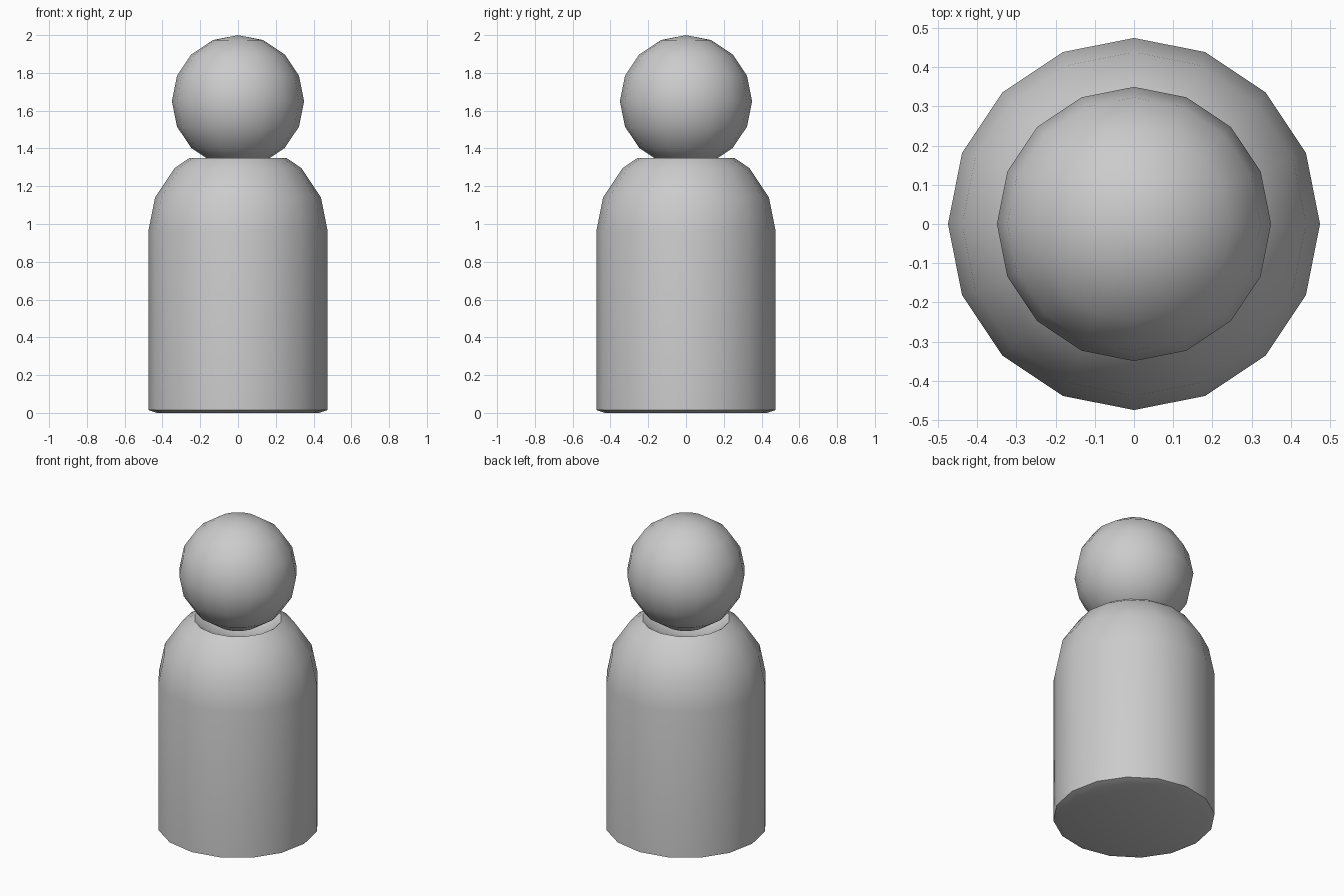
import bpy, bmesh, math

if "Cube" in bpy.data.objects:
    bpy.data.objects.remove(bpy.data.objects["Cube"])

SIDES = 16
STEP = math.radians(22.5)


def finish(obj):
    bpy.ops.object.select_all(action='DESELECT')
    obj.select_set(True)
    bpy.context.view_layer.objects.active = obj
    bpy.ops.object.shade_smooth_by_angle(angle=math.radians(35))


def lathe(name, profile):
    """Spin an (r, z) profile around the z axis."""
    bm = bmesh.new()
    verts = [bm.verts.new((r, 0, z)) for r, z in profile]
    edges = [bm.edges.new(p) for p in zip(verts, verts[1:])]
    bmesh.ops.spin(bm, geom=verts + edges, cent=(0, 0, 0), axis=(0, 0, 1),
                   angle=math.tau, steps=SIDES, use_merge=True)
    bmesh.ops.remove_doubles(bm, verts=bm.verts, dist=1e-4)
    bmesh.ops.recalc_face_normals(bm, faces=bm.faces)
    mesh = bpy.data.meshes.new(name)
    bm.to_mesh(mesh)
    bm.free()
    obj = bpy.data.objects.new(name, mesh)
    bpy.context.collection.objects.link(obj)
    finish(obj)


# Body: slightly eased base, straight wall, domed shoulders, socket under the head
BODY_R, SHOULDER_Z = 0.475, 0.96
HEAD_R, HEAD_Z, SOCKET_R = 0.35, 1.65, 0.40
profile = [(0, 0), (0.43, 0), (BODY_R, 0.015)]
profile += [(BODY_R * math.cos(i * STEP), SHOULDER_Z + BODY_R * math.sin(i * STEP))
            for i in range(3)]
profile += [(0.258, 1.349)]
profile += [(SOCKET_R * math.sin(i * STEP), HEAD_Z - SOCKET_R * math.cos(i * STEP))
            for i in (1, 0)]
lathe("body", profile)

# Head: low-poly ball resting above the socket
bpy.ops.mesh.primitive_uv_sphere_add(segments=SIDES, ring_count=8, radius=HEAD_R,
                                     location=(0, 0, HEAD_Z))
head = bpy.context.object
head.name = "head"
finish(head)
